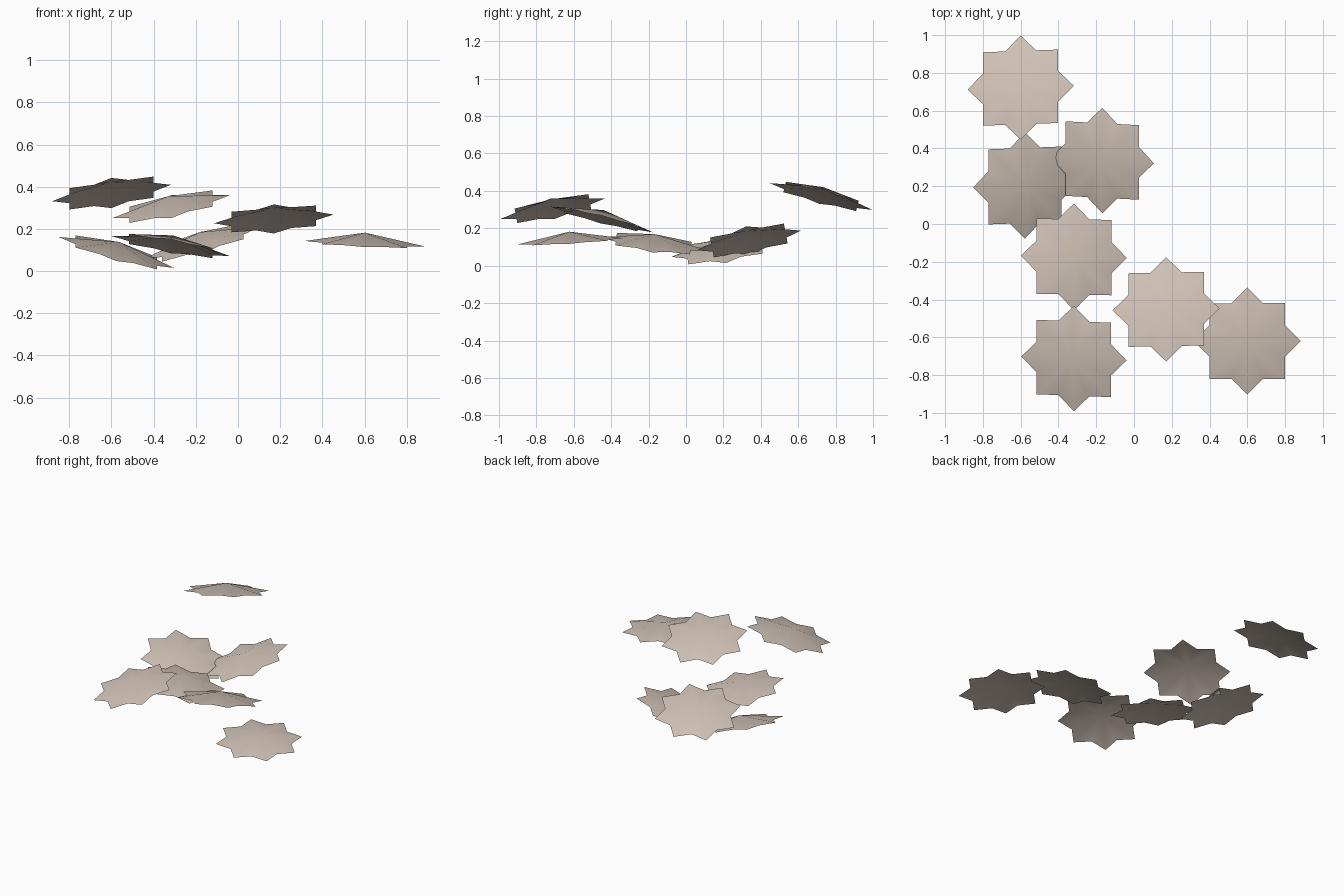
import bpy, bmesh, math
from mathutils import Matrix

if "Cube" in bpy.data.objects:
    bpy.data.objects.remove(bpy.data.objects["Cube"])

OUTER = 0.284                               # radius of the points
INNER = OUTER * math.cos(math.pi / 4) / math.cos(math.pi / 8)   # notches of two crossed squares
PEAK = 0.052                                # height of the centre above the rim

mat = bpy.data.materials.new("warm beige")
mat.diffuse_color = (0.62, 0.53, 0.46, 1)
mat.use_nodes = True
mat.node_tree.nodes["Principled BSDF"].inputs["Base Color"].default_value = mat.diffuse_color


def star_canopy(name, x, y, z, slope_x, slope_y):
    """Shallow eight-pointed canopy, open underneath, tilted to the given slopes."""
    bm = bmesh.new()
    peak = bm.verts.new((0, 0, PEAK))
    rim = []
    for i in range(16):
        r = INNER if i % 2 else OUTER
        a = i * math.pi / 8
        rim.append(bm.verts.new((r * math.cos(a), r * math.sin(a), 0)))
    for i in range(16):
        f = bm.faces.new((peak, rim[i], rim[(i + 1) % 16]))
        f.smooth = True
    mesh = bpy.data.meshes.new(name)
    bm.to_mesh(mesh)
    bm.free()
    mesh.materials.append(mat)
    obj = bpy.data.objects.new(name, mesh)
    bpy.context.collection.objects.link(obj)
    tilt = (Matrix.Rotation(math.atan(slope_y), 4, 'X')
            @ Matrix.Rotation(-math.atan(slope_x), 4, 'Y'))
    obj.matrix_world = Matrix.Translation((x, y, z)) @ tilt


# position of each canopy and its slope along x and y
canopies = [
    (-0.60, 0.722, 0.370, 0.143, -0.26),
    (-0.577, 0.204, 0.088, -0.27, 0.145),
    (-0.168, 0.336, 0.135, 0.28, 0.19),
    (-0.318, -0.174, 0.118, -0.17, -0.12),
    (0.17, -0.452, 0.247, 0.075, -0.25),
    (-0.318, -0.712, 0.305, 0.20, 0.195),
    (0.60, -0.62, 0.130, -0.045, 0.06),
]
for n, c in enumerate(canopies, 1):
    star_canopy(f"star_canopy_{n}", *c)
